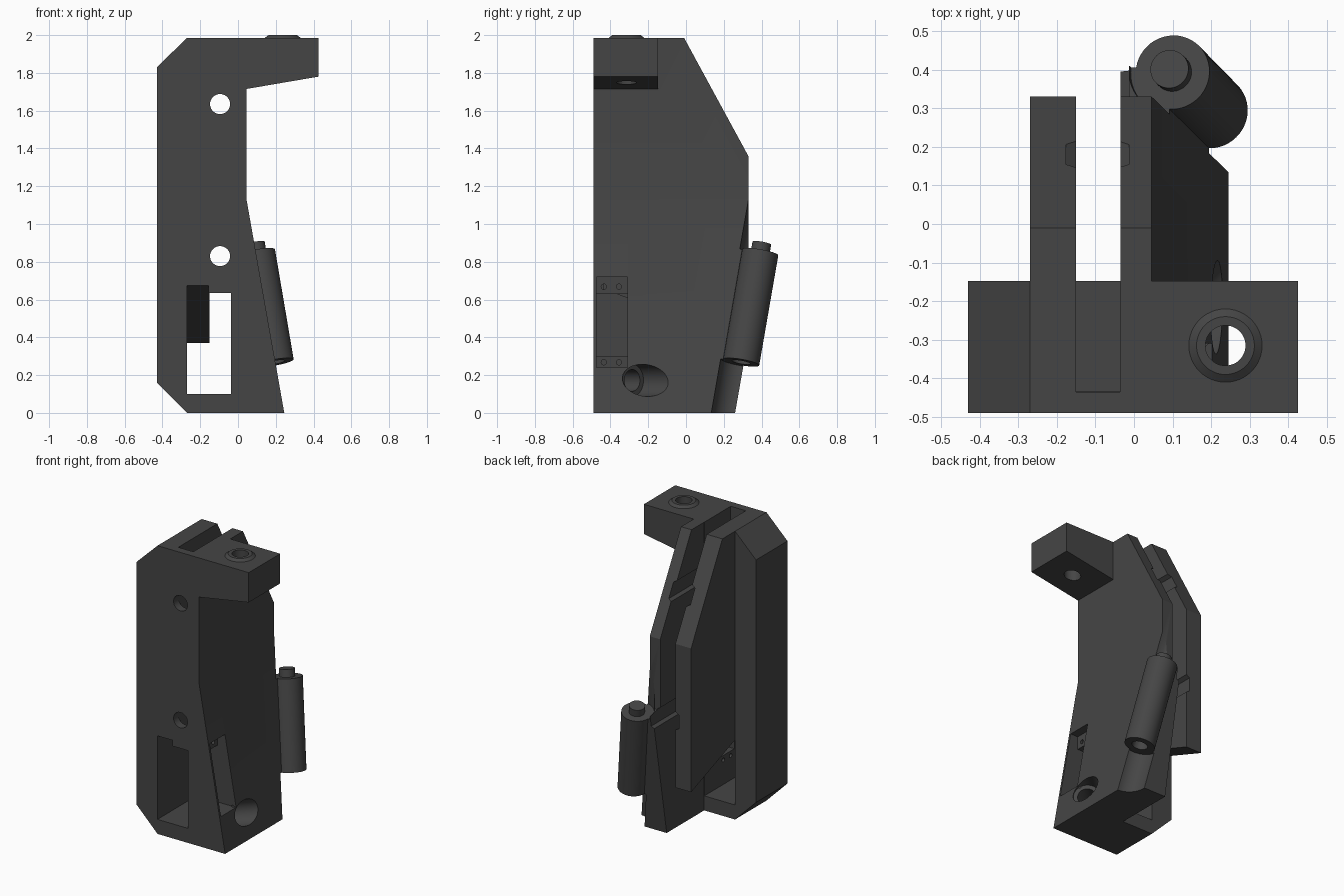
import bpy, bmesh, math
from mathutils import Vector

if "Cube" in bpy.data.objects:
    bpy.data.objects.remove(bpy.data.objects["Cube"])

grey = bpy.data.materials.new("dark_grey")
grey.diffuse_color = (0.06, 0.06, 0.06, 1)
grey.use_nodes = True
grey.node_tree.nodes["Principled BSDF"].inputs["Base Color"].default_value = grey.diffuse_color


def finish(name, bm):
    bmesh.ops.recalc_face_normals(bm, faces=bm.faces)
    me = bpy.data.meshes.new(name)
    bm.to_mesh(me)
    bm.free()
    me.materials.append(grey)
    ob = bpy.data.objects.new(name, me)
    bpy.context.collection.objects.link(ob)
    return ob


def prism(name, pts, axis, a, b):
    """Extrude a profile (xz along y, or yz along x) from a to b."""
    bm = bmesh.new()
    place = (lambda p, t: (p[0], t, p[1])) if axis == 'y' else (lambda p, t: (t, p[0], p[1]))
    face = bm.faces.new([bm.verts.new(place(p, a)) for p in pts])
    ext = bmesh.ops.extrude_face_region(bm, geom=[face])
    step = (0, b - a, 0) if axis == 'y' else (b - a, 0, 0)
    bmesh.ops.translate(bm, vec=step, verts=[v for v in ext['geom'] if isinstance(v, bmesh.types.BMVert)])
    return finish(name, bm)


def box(name, x0, x1, y0, y1, z0, z1):
    return prism(name, [(x0, z0), (x1, z0), (x1, z1), (x0, z1)], 'y', y0, y1)


def rod(name, p, q, r, r2=None, n=48):
    """Cylinder or cone between two points."""
    p, q = Vector(p), Vector(q)
    bm = bmesh.new()
    bmesh.ops.create_cone(bm, cap_ends=True, segments=n, radius1=r,
                          radius2=r if r2 is None else r2, depth=(q - p).length)
    rot = (q - p).to_track_quat('Z', 'Y').to_matrix().to_4x4()
    bmesh.ops.transform(bm, matrix=rot, verts=bm.verts)
    bmesh.ops.translate(bm, vec=(p + q) / 2, verts=bm.verts)
    return finish(name, bm)


def combine(ob, tool, op='DIFFERENCE'):
    m = ob.modifiers.new("bool", 'BOOLEAN')
    m.operation, m.object, m.solver = op, tool, 'EXACT'
    bpy.context.view_layer.objects.active = ob
    bpy.ops.object.modifier_apply(modifier=m.name)
    bpy.data.objects.remove(tool, do_unlink=True)


# front plate with overhanging bracket
body = prism("mount_body", [(-.43, .16), (-.27, 0), (.245, 0), (.045, 1.13), (.045, 1.715),
                            (.425, 1.78), (.425, 1.985), (-.27, 1.985), (-.43, 1.83)], 'y', -.49, -.148)

# right rear fin: side profile trimmed by the sloping flank
fin = prism("right_fin", [(-.3, 0), (.26, 0), (.41, .855), (.33, .87), (.33, 1.36), (-.01, 1.985), (-.3, 1.985)],
            'x', -.035, .6)
combine(fin, prism("flank", [(-.2, -.2), (.2804, -.2), (.045, 1.13), (.045, 2.2), (-.2, 2.2)], 'y', -1, 1),
        'INTERSECT')

# tilted tube and its clearance channel above and below
low, high = Vector((.199, .292, .268)), Vector((.1, .393, .85))
axis = (high - low).normalized()
combine(fin, rod("channel_low", low - axis * .6, low, .11))
combine(fin, rod("channel_high", high, high + axis * .6, .11))
combine(body, fin, 'UNION')
combine(body, rod("tube", low, high, .097), 'UNION')
combine(body, rod("tube_bore", low - axis * .05, high + axis * .05, .05))

# left rear fin
combine(body, prism("left_fin", [(-.3, .3), (.33, .3), (.33, 1.36), (-.01, 1.985), (-.3, 1.985)],
                    'x', -.27, -.15), 'UNION')

# window with sloping roof, slot between the fins
combine(body, prism("window", [(-.6, .1), (.6, .1), (.6, .27), (-.6, .716)], 'x', -.2705, -.036))
combine(body, box("slot", -.1505, -.036, -.435, 1, .1, 3))
combine(body, box("lintel", -.155, -.03, -.489, -.434, .635, .75), 'UNION')

# fixing holes with hexagonal nut channels behind
for z in (.83, 1.635):
    combine(body, rod("hole", (-.095, -1, z), (-.095, 0, z), .053))
    combine(body, rod("nut", (-.095, -.3, z), (-.095, 1, z), .0945, n=6))

# raised collar and screw hole on the bracket
combine(body, rod("collar", (.237, -.315, 1.97), (.237, -.315, 2.0), .115, .075), 'UNION')
combine(body, rod("bracket_hole", (.237, -.315, 1.6), (.237, -.315, 2.2), .052))

# switch recess on the right flank: shallow pocket, through opening, screw holes
combine(body, box("recess", .06, .5, -.475, -.31, .24, .72))
combine(body, box("opening", -.1, .5, -.475, -.31, .3, .63))
for z in (.268, .668):
    for y in (-.435, -.355):
        combine(body, rod("screw", (-.1, y, z), (.2, y, z), .014, n=16))

# angled cable port near the base
combine(body, rod("port", (.145, -.285, .172), (.445, .015, .172), .085))
combine(body, rod("port_bore", (.04, -.39, .172), (.2, -.23, .172), .058))

bpy.ops.object.select_all(action='DESELECT')
body.select_set(True)
bpy.context.view_layer.objects.active = body
bpy.ops.object.shade_smooth_by_angle(angle=math.radians(25))
